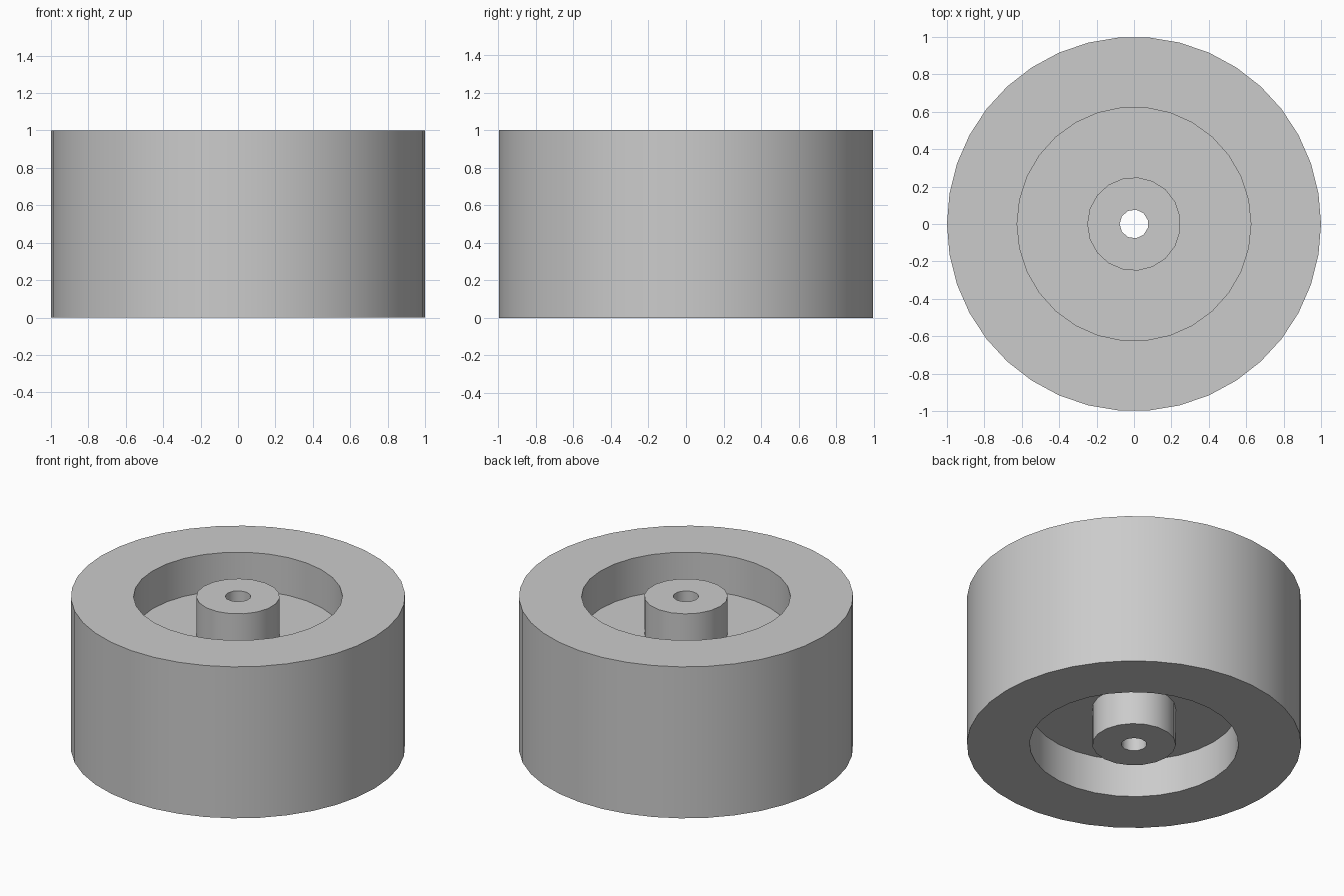
import bpy
import bmesh
from math import cos, sin, pi, radians

cube = bpy.data.objects.get("Cube")
if cube:
    bpy.data.objects.remove(cube, do_unlink=True)

grey = bpy.data.materials.new("light grey")
grey.use_nodes = True
colour = (0.6, 0.6, 0.6, 1)
grey.diffuse_color = colour
grey.node_tree.nodes["Principled BSDF"].inputs["Base Color"].default_value = colour

# Radius and number of sides of each round wall
RIM, RECESS, HUB, BORE = (1.0, 38), (0.625, 30), (0.25, 19), (0.077, 11)
BOTTOM, WEB_LOW, WEB_HIGH, TOP = 0, 0.25, 0.75, 1

bm = bmesh.new()


def ring(size, z):
    """Closed loop of edges, starting on the -x side."""
    radius, sides = size
    angles = [pi - 2 * pi * i / sides for i in range(sides)]
    verts = [bm.verts.new((radius * cos(a), radius * sin(a), z)) for a in angles]
    return [bm.edges.new((verts[i - 1], verts[i])) for i in range(sides)]


def wall(size, low, high):
    """Straight round wall; returns its lower and upper loops."""
    lower, upper = ring(size, low), ring(size, high)
    for a, b in zip(lower, upper):
        bm.faces.new((a.verts[0], a.verts[1], b.verts[1], b.verts[0]))
    return lower, upper


def flat_ring(outer, inner):
    """Flat face between two loops at the same height."""
    bmesh.ops.triangle_fill(bm, edges=outer + inner, use_beauty=True, normal=(0, 0, 1))


# Round walls: tread, both recesses, both hub ends, axle bore
rim_low, rim_high = wall(RIM, BOTTOM, TOP)
bore_low, bore_high = wall(BORE, BOTTOM, TOP)
recess_low, web_low = wall(RECESS, BOTTOM, WEB_LOW)
web_high, recess_high = wall(RECESS, WEB_HIGH, TOP)
hub_low, root_low = wall(HUB, BOTTOM, WEB_LOW)
root_high, hub_high = wall(HUB, WEB_HIGH, TOP)

# Flat faces: rims, web, hub ends
for outer, inner in (
    (rim_low, recess_low), (rim_high, recess_high),
    (web_low, root_low), (web_high, root_high),
    (hub_low, bore_low), (hub_high, bore_high),
):
    flat_ring(outer, inner)

bmesh.ops.recalc_face_normals(bm, faces=bm.faces)
mesh = bpy.data.meshes.new("wheel")
bm.to_mesh(mesh)
bm.free()
mesh.materials.append(grey)

wheel = bpy.data.objects.new("wheel", mesh)
bpy.context.collection.objects.link(wheel)
for other in bpy.context.selected_objects:
    other.select_set(False)
wheel.select_set(True)
bpy.context.view_layer.objects.active = wheel
bpy.ops.object.shade_smooth_by_angle(angle=radians(40))
